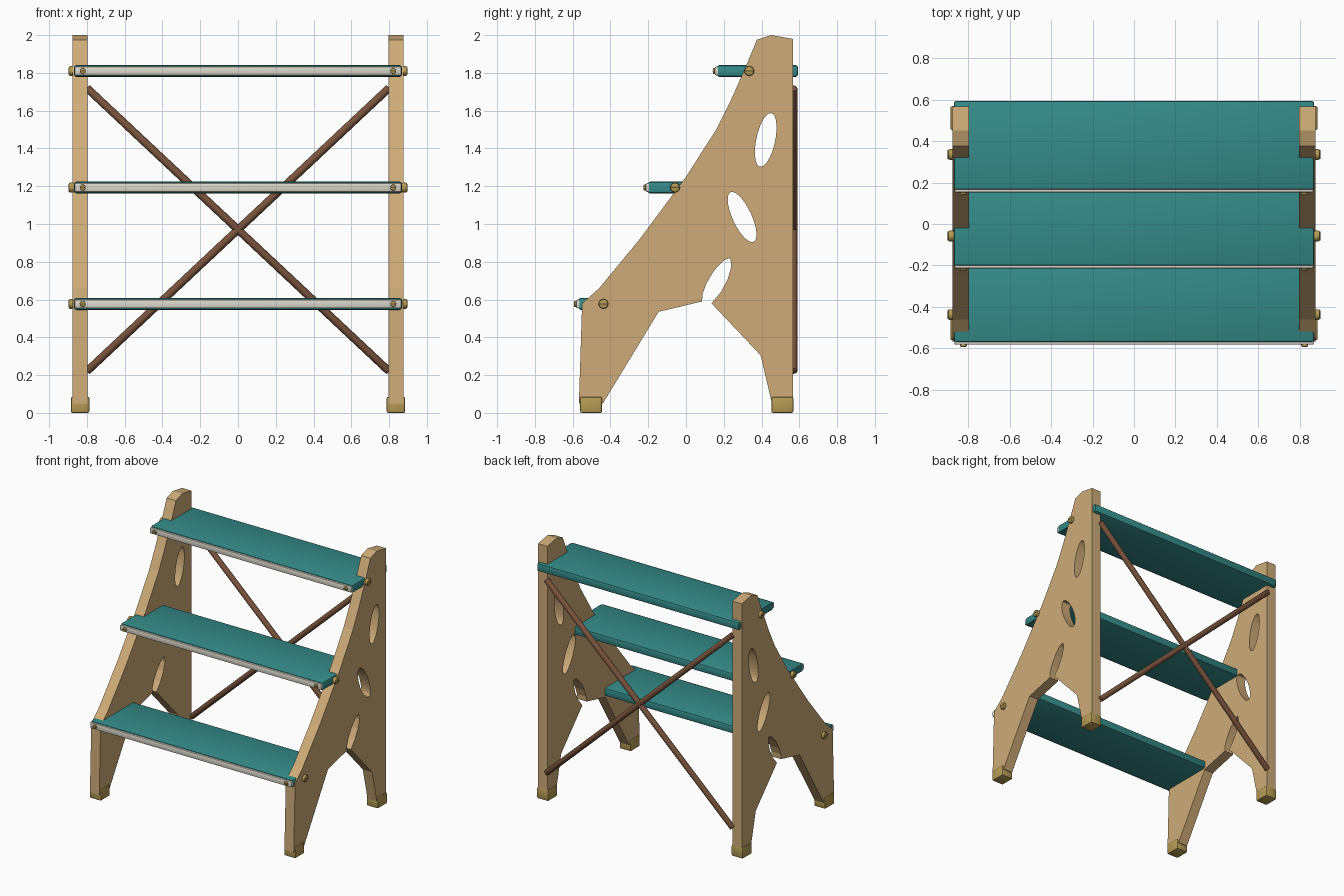
import bpy, bmesh, math
from mathutils import Vector, Matrix

if "Cube" in bpy.data.objects:
    bpy.data.objects.remove(bpy.data.objects["Cube"])


def material(name, rgb):
    m = bpy.data.materials.new(name)
    m.diffuse_color = (*rgb, 1)
    m.use_nodes = True
    m.node_tree.nodes["Principled BSDF"].inputs["Base Color"].default_value = m.diffuse_color
    return m


WOOD = material("light_wood", (0.62, 0.41, 0.19))
TEAL = material("teal_paint", (0.035, 0.26, 0.25))
TRIM = material("cream_trim", (0.72, 0.69, 0.60))
ROD = material("dark_wood", (0.19, 0.085, 0.045))
BRASS = material("brass", (0.47, 0.33, 0.09))
SLOT = material("slot_shadow", (0.10, 0.07, 0.03))


def add_mesh(name, bm, mat, smooth=False):
    me = bpy.data.meshes.new(name)
    bmesh.ops.recalc_face_normals(bm, faces=bm.faces)
    bm.to_mesh(me)
    bm.free()
    me.materials.append(mat)
    ob = bpy.data.objects.new(name, me)
    bpy.context.collection.objects.link(ob)
    if smooth:
        bpy.ops.object.select_all(action='DESELECT')
        ob.select_set(True)
        bpy.context.view_layer.objects.active = ob
        bpy.ops.object.shade_smooth_by_angle(angle=math.radians(35))
    return ob


def box(name, lo, hi, mat, bevel=0.0, segments=2):
    lo, hi = Vector(lo), Vector(hi)
    bm = bmesh.new()
    bmesh.ops.create_cube(bm, size=1)
    bmesh.ops.scale(bm, vec=hi - lo, verts=bm.verts)
    bmesh.ops.translate(bm, vec=(lo + hi) / 2, verts=bm.verts)
    if bevel:
        bmesh.ops.bevel(bm, geom=bm.edges[:], offset=bevel, segments=segments,
                        profile=0.5, affect='EDGES')
    return add_mesh(name, bm, mat, bevel > 0)


def rod(name, a, b, radius, mat, bevel=0.005):
    a, b = Vector(a), Vector(b)
    bm = bmesh.new()
    bmesh.ops.create_cone(bm, cap_ends=True, segments=16, radius1=radius,
                          radius2=radius, depth=(b - a).length)
    rims = [e for e in bm.edges if abs(e.verts[0].co.z - e.verts[1].co.z) < 1e-5]
    bmesh.ops.bevel(bm, geom=rims, offset=bevel, segments=2, profile=0.5, affect='EDGES')
    turn = (b - a).to_track_quat('Z', 'Y').to_matrix().to_4x4()
    bmesh.ops.transform(bm, matrix=Matrix.Translation((a + b) / 2) @ turn, verts=bm.verts)
    return add_mesh(name, bm, mat, True)


def ellipse(cy, cz, major, minor, tilt, n=28):
    # tilt leans the long axis from vertical towards +y
    c, s = math.cos(math.radians(tilt)), math.sin(math.radians(tilt))
    pts = []
    for i in range(n):
        t = 2 * math.pi * i / n
        u, v = minor * math.cos(t), major * math.sin(t)
        pts.append((cy + u * c + v * s, cz - u * s + v * c))
    return pts


# Side panel outline (y, z), including the open oval notch under the middle
OUTLINE = [(-0.567, 0.05), (-0.55, 0.58), (-0.46, 0.66), (-0.245, 0.92), (0.0, 1.25),
           (0.16, 1.5), (0.235, 1.65), (0.315, 1.83), (0.375, 1.975), (0.45, 2.0),
           (0.566, 1.98), (0.566, 0.05), (0.455, 0.05), (0.395, 0.305), (0.135, 0.58),
           (0.185, 0.64), (0.222, 0.71), (0.24, 0.775), (0.235, 0.82), (0.20, 0.808),
           (0.15, 0.755), (0.108, 0.685), (0.088, 0.63), (0.085, 0.59),
           (-0.145, 0.535), (-0.44, 0.05)]
HOLES = [ellipse(0.422, 1.445, 0.145, 0.050, 12),
         ellipse(0.297, 1.037, 0.145, 0.050, -25)]


def side_panel(name, x, half):
    cu = bpy.data.curves.new(name + "_profile", 'CURVE')
    cu.dimensions, cu.fill_mode, cu.extrude = '2D', 'BOTH', half
    for pts in [OUTLINE] + HOLES:
        sp = cu.splines.new('POLY')
        sp.points.add(len(pts) - 1)
        for p, (y, z) in zip(sp.points, pts):
            p.co = (y, z, 0, 1)
        sp.use_cyclic_u = True
    tmp = bpy.data.objects.new(name + "_profile", cu)
    bpy.context.collection.objects.link(tmp)
    me = bpy.data.meshes.new_from_object(
        tmp.evaluated_get(bpy.context.evaluated_depsgraph_get()))
    bpy.data.objects.remove(tmp)
    bm = bmesh.new()
    bm.from_mesh(me)
    bmesh.ops.remove_doubles(bm, verts=bm.verts, dist=1e-4)
    bmesh.ops.dissolve_limit(bm, angle_limit=0.01, verts=bm.verts, edges=bm.edges)
    for f in bm.faces:
        f.smooth = False
    # local x,y,z -> world y,z,x
    m = Matrix(((0, 0, 1, x), (1, 0, 0, 0), (0, 1, 0, 0), (0, 0, 0, 1)))
    bmesh.ops.transform(bm, matrix=m, verts=bm.verts)
    return add_mesh(name, bm, WOOD)


def screw(name, base, direction, radius, height):
    # low domed head with a slot lying across the top
    base, d = Vector(base), Vector(direction)
    rod(name, base - d * 0.01, base + d * height, radius, BRASS, height * 0.4)
    top = base + d * height
    side = Vector((d.y, d.x, 0)) * radius * 0.8
    ext = Vector((abs(side.x), abs(side.y), 0.003)) + Vector((abs(d.x), abs(d.y), 0)) * 0.001
    box(name + "_slot", top - ext, top + ext, SLOT)


# Side panels, feet
for s, side in ((-1, "left"), (1, "right")):
    side_panel(side + "_panel", s * 0.836, 0.04)
    for end, y0, y1 in (("front", -0.560, -0.445), ("back", 0.453, 0.568)):
        box(f"{side}_{end}_foot", (s * 0.836 - 0.049, y0, 0), (s * 0.836 + 0.049, y1, 0.085),
            BRASS, 0.008)

# Treads with cream nosing and screws: (name, front y, centre z, side screw y)
for name, y, z, sy in (("lower", -0.582, 0.577, -0.437),
                       ("middle", -0.214, 1.193, -0.058),
                       ("top", 0.152, 1.81, 0.335)):
    box(name + "_tread", (-0.868, y + 0.012, z - 0.031), (0.868, y + 0.441, z + 0.031), TEAL, 0.012)
    box(name + "_nosing", (-0.866, y, z - 0.023), (0.866, y + 0.024, z + 0.023), TRIM, 0.007)
    for s, side in ((-1, "left"), (1, "right")):
        screw(f"{name}_{side}_side_screw", (s * 0.876, sy, z), (s, 0, 0), 0.026, 0.021)
        screw(f"{name}_{side}_front_screw", (s * 0.822, y, z), (0, -1, 0), 0.016, 0.010)

# Crossed back braces
for s, name in ((1, "rising"), (-1, "falling")):
    rod(name + "_back_brace", (-s * 0.80, 0.569, 0.22), (s * 0.80, 0.569, 1.72), 0.021, ROD)
